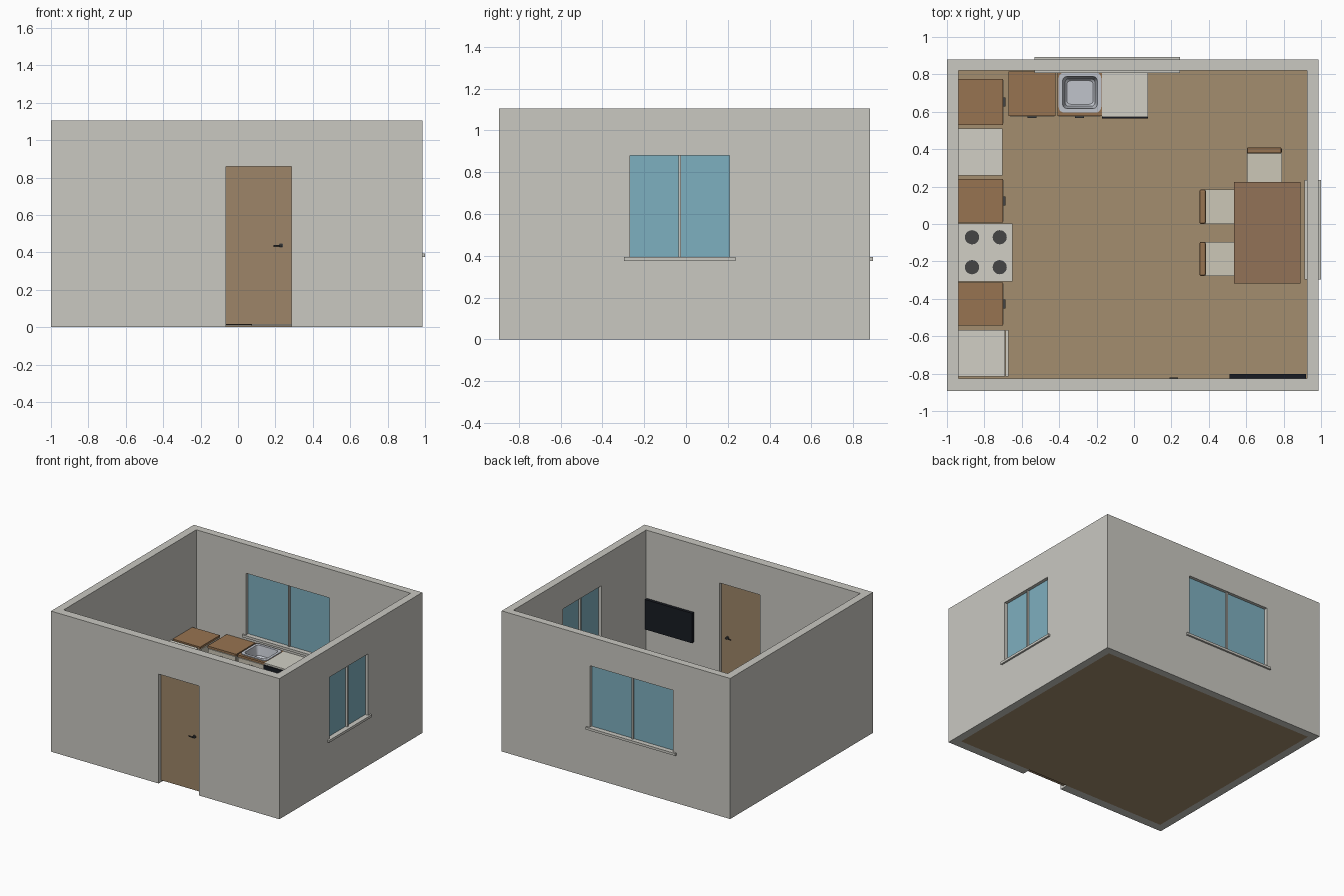
import bpy, bmesh
from math import cos, sin, pi, radians

if "Cube" in bpy.data.objects:
    bpy.data.objects.remove(bpy.data.objects["Cube"])


def mat(name, r, g, b):
    m = bpy.data.materials.new(name)
    m.diffuse_color = tuple((c / 255) ** 2.2 for c in (r, g, b)) + (1,)
    m.use_nodes = True
    m.node_tree.nodes["Principled BSDF"].inputs["Base Color"].default_value = m.diffuse_color
    return m


PLASTER = mat("plaster", 200, 199, 192)
FLOOR = mat("floor_wood", 162, 140, 110)
DOOR = mat("door_wood", 156, 132, 104)
COUNTER = mat("counter_wood", 150, 115, 82)
TABLE = mat("table_wood", 145, 114, 88)
WHITE = mat("white", 208, 206, 196)
CREAM = mat("cream", 203, 198, 182)
STEEL = mat("steel", 190, 194, 202)
GLASS = mat("glass", 125, 174, 190)
BLACK = mat("black", 30, 33, 39)
DARK = mat("dark_metal", 70, 70, 70)


def finish(name, bm, material):
    me = bpy.data.meshes.new(name)
    bmesh.ops.recalc_face_normals(bm, faces=bm.faces)
    bm.to_mesh(me)
    bm.free()
    ob = bpy.data.objects.new(name, me)
    bpy.context.collection.objects.link(ob)
    if material:
        me.materials.append(material)
    return ob


def box(name, x0, x1, y0, y1, z0, z1, material=None, bevel=0):
    bm = bmesh.new()
    bmesh.ops.create_cube(bm, size=1)
    for v in bm.verts:
        v.co = [a + (c + 0.5) * (b - a) for c, a, b in zip(v.co, (x0, y0, z0), (x1, y1, z1))]
    if bevel:
        bmesh.ops.bevel(bm, geom=bm.edges[:], offset=bevel, segments=2, profile=0.5, affect='EDGES')
    return finish(name, bm, material)


def disc(name, x, y, z, r, h, material, axis='Z', n=20):
    bm = bmesh.new()
    bmesh.ops.create_cone(bm, cap_ends=True, segments=n, radius1=r, radius2=r, depth=h)
    ob = finish(name, bm, material)
    ob.location = (x, y, z)
    ob.rotation_euler = {'Z': (0, 0, 0), 'Y': (pi / 2, 0, 0), 'X': (0, pi / 2, 0)}[axis]
    return ob


def cut(ob, *dims):
    cutter = box("cutter", *dims)
    cutter.hide_render = True
    mod = ob.modifiers.new("cut", 'BOOLEAN')
    mod.operation, mod.solver, mod.object = 'DIFFERENCE', 'EXACT', cutter
    bpy.context.view_layer.objects.active = ob
    bpy.ops.object.modifier_apply(modifier=mod.name)
    bpy.data.objects.remove(cutter)


# Room dimensions: outer and inner wall faces
X0, X1, Y0, Y1, H = -1.0, 0.986, -0.894, 0.88, 1.105
IX0, IX1, IY0, IY1 = -0.938, 0.925, -0.826, 0.822

# Walls with door and window openings
walls = box("walls", X0, X1, Y0, Y1, 0, H, PLASTER)
cut(walls, IX0, IX1, IY0, IY1, -0.1, H + 0.1)
cut(walls, -0.08, 0.30, Y0 - 0.1, IY0 + 0.1, -0.1, 0.877)
cut(walls, -0.52, 0.235, IY1 - 0.1, Y1 + 0.1, 0.376, 0.894)
cut(walls, IX1 - 0.1, X1 + 0.1, -0.284, 0.224, 0.376, 0.894)
box("floor", IX0, IX1, IY0, IY1, 0, 0.008, FLOOR)


# Windows, u runs along the wall and w through it
def window(name, along_x, u0, u1, w0, w1):
    def part(label, a, b, c, d, z0, z1, m):
        dims = (a, b, c, d) if along_x else (c, d, a, b)
        box(f"{name}_{label}", *dims, z0, z1, m)
    t, mid, wm = 0.015, (u0 + u1) / 2, (w0 + w1) / 2
    part("sill", u0 - 0.012, u1 + 0.012, w0 - 0.014, w1 + 0.014, 0.376, 0.395, PLASTER)
    part("frame_left", u0, u0 + t, w0, w1, 0.395, 0.894, PLASTER)
    part("frame_right", u1 - t, u1, w0, w1, 0.395, 0.894, PLASTER)
    part("frame_top", u0, u1, w0, w1, 0.879, 0.894, PLASTER)
    part("mullion", mid - 0.006, mid + 0.006, wm - 0.02, wm + 0.02, 0.395, 0.88, PLASTER)
    part("glass", u0 + t, u1 - t, wm - 0.005, wm + 0.005, 0.395, 0.88, GLASS)


window("back_window", True, -0.52, 0.235, IY1, Y1)
window("right_window", False, -0.284, 0.224, IX1, X1)

# Door with frame and lever handles on both faces
box("door_frame_left", -0.08, -0.064, Y0, IY0, 0, 0.877, PLASTER)
box("door_frame_right", 0.285, 0.30, Y0, IY0, 0, 0.877, PLASTER)
box("door_frame_top", -0.08, 0.30, Y0, IY0, 0.86, 0.877, PLASTER)
box("door", -0.064, 0.285, -0.866, -0.845, 0.016, 0.86, DOOR)
for side, y, s in (("outer", -0.866, -1), ("inner", -0.845, 1)):
    disc(f"{side}_handle_rose", 0.23, y + s * 0.004, 0.437, 0.012, 0.008, DARK, 'Y')
    disc(f"{side}_handle_stem", 0.23, y + s * 0.012, 0.437, 0.005, 0.018, DARK, 'Y', 12)
    disc(f"{side}_handle_lever", 0.213, y + s * 0.019, 0.437, 0.004, 0.045, DARK, 'X', 12)

# Wall screen
box("screen", 0.51, 0.92, IY0, -0.802, 0.335, 0.57, BLACK)


# Cabinets on the left wall
def left_cabinet(name, y0, y1):
    box(f"{name}_body", IX0, -0.705, y0, y1, 0.03, 0.342, CREAM)
    box(f"{name}_plinth", IX0, -0.73, y0, y1, 0.008, 0.03, DARK)
    box(f"{name}_door", -0.705, -0.698, y0 + 0.006, y1 - 0.006, 0.035, 0.338, CREAM)
    box(f"{name}_top", IX0, -0.70, y0, y1, 0.342, 0.358, COUNTER)
    m = (y0 + y1) / 2
    box(f"{name}_handle", -0.698, -0.688, m - 0.024, m + 0.024, 0.30, 0.308, DARK)


for i, (a, b) in enumerate([(0.53, 0.775), (0.008, 0.24), (-0.542, -0.312)]):
    left_cabinet(f"left_cabinet_{i}", a, b)
box("side_unit", IX0, -0.703, 0.258, 0.51, 0.008, 0.358, WHITE)

# Cabinets on the back wall
for name, a, b in (("back_cabinet", -0.67, -0.42), ("sink_cabinet", -0.41, -0.172)):
    body = box(f"{name}_body", a, b, 0.583, 0.815, 0.03, 0.342, CREAM)
    top = box(f"{name}_top", a, b, 0.577, 0.815, 0.342, 0.358, COUNTER)
    if name == "sink_cabinet":
        cut(body, -0.385, -0.195, 0.615, 0.79, 0.26, 0.4)
        cut(top, -0.385, -0.195, 0.615, 0.79, 0.26, 0.4)
    box(f"{name}_plinth", a, b, 0.61, 0.815, 0.008, 0.03, DARK)
    box(f"{name}_door", a + 0.006, b - 0.006, 0.576, 0.583, 0.035, 0.338, CREAM)
    m = (a + b) / 2
    box(f"{name}_handle", m - 0.024, m + 0.024, 0.566, 0.576, 0.30, 0.308, DARK)

# Sink basin lofted from rounded rectangles: half width, half depth, radius, z
bm = bmesh.new()
rings = []
for hx, hy, r, z in ((0.114, 0.107, 0.03, 0.355), (0.114, 0.107, 0.03, 0.364),
                     (0.093, 0.086, 0.025, 0.364), (0.08, 0.073, 0.02, 0.29), (0.07, 0.063, 0.02, 0.28)):
    ring = []
    for q, (sx, sy) in enumerate(((1, 1), (-1, 1), (-1, -1), (1, -1))):
        for k in range(6):
            t = pi / 2 * (q + k / 5)
            ring.append(bm.verts.new((-0.289 + sx * (hx - r) + r * cos(t),
                                      0.703 + sy * (hy - r) + r * sin(t), z)))
    rings.append(ring)
for p, q in zip(rings, rings[1:]):
    for k in range(len(p)):
        n = (k + 1) % len(p)
        bm.faces.new((p[k], p[n], q[n], q[k]))
bm.faces.new(rings[-1])
sink = finish("sink", bm, STEEL)
bpy.context.view_layer.objects.active = sink
sink.select_set(True)
bpy.ops.object.shade_smooth_by_angle(angle=radians(35))

# Washer with black front
box("washer_body", -0.172, 0.075, 0.572, 0.815, 0.008, 0.358, WHITE)
box("washer_front", -0.172, 0.075, 0.563, 0.572, 0.012, 0.345, BLACK)

# Stove with four burners and oven door
box("stove_body", IX0, -0.665, -0.308, 0.004, 0.008, 0.35, WHITE)
box("stove_top", IX0, -0.65, -0.308, 0.004, 0.35, 0.365, WHITE)
box("oven_door", -0.665, -0.657, -0.28, -0.024, 0.06, 0.27, BLACK)
for i, x in enumerate((-0.866, -0.718)):
    for j, y in enumerate((-0.071, -0.231)):
        disc(f"burner_{i}_{j}", x, y, 0.368, 0.038, 0.008, DARK)
        disc(f"knob_{i}_{j}", -0.661, -0.05 - 0.07 * (2 * i + j), 0.31, 0.012, 0.01, DARK, 'X', 12)

# Fridge with two doors
box("fridge_body", IX0, -0.69, -0.815, -0.567, 0.008, 0.74, WHITE)
box("fridge_lower_door", -0.688, -0.67, -0.815, -0.567, 0.02, 0.48, WHITE)
box("fridge_upper_door", -0.688, -0.67, -0.815, -0.567, 0.488, 0.74, WHITE)


# Table
def legs(name, x0, x1, y0, y1, z1, t, material):
    for i, x in enumerate((x0, x1 - t)):
        for j, y in enumerate((y0, y1 - t)):
            box(f"{name}_leg_{i}{j}", x, x + t, y, y + t, 0.008, z1, material)


box("table_top", 0.535, 0.89, -0.318, 0.225, 0.30, 0.32, TABLE)
legs("table", 0.55, 0.875, -0.303, 0.21, 0.30, 0.025, TABLE)


# Chairs, d runs from the backrest towards the table
def chair(name, d0, sign, s0, s1, along_x):
    def dims(a, b, c, d):
        lo, hi = sorted((d0 + sign * a, d0 + sign * b))
        return (lo, hi, s0 + c, s1 - d) if along_x else (s0 + c, s1 - d, lo, hi)
    box(f"{name}_seat", *dims(0.03, 0.205, 0, 0), 0.185, 0.205, CREAM)
    box(f"{name}_back", *dims(0, 0.034, 0, 0), 0.2, 0.40, COUNTER, 0.01)
    legs(name, *dims(0.012, 0.2, 0.005, 0.005), 0.2, 0.018, COUNTER)


chair("rear_side_chair", 0.35, 1, 0.0, 0.185, True)
chair("front_side_chair", 0.35, 1, -0.278, -0.095, True)
chair("end_chair", 0.41, -1, 0.603, 0.79, False)
